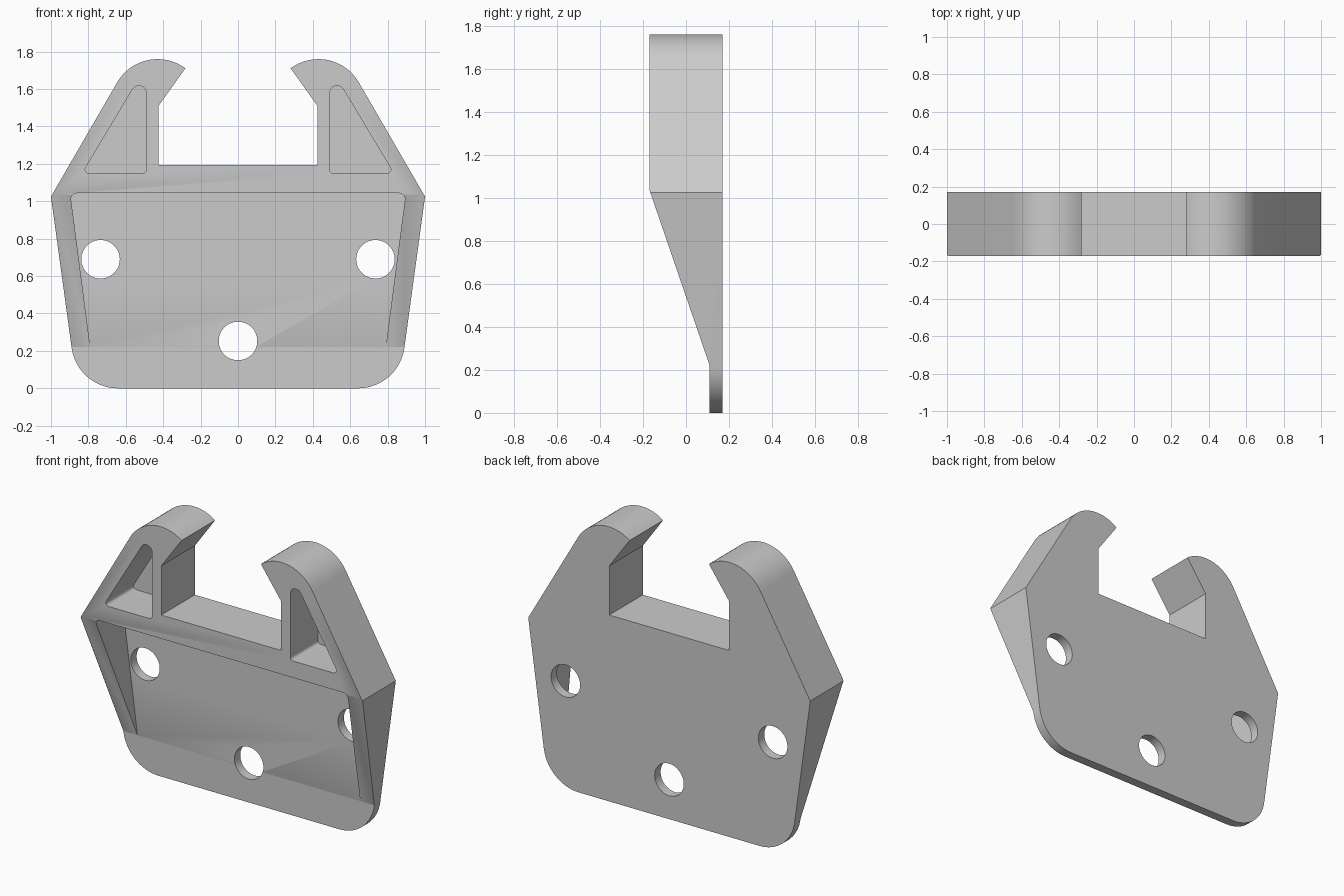
import bpy, bmesh, math
from mathutils import Vector

if "Cube" in bpy.data.objects:
    bpy.data.objects.remove(bpy.data.objects["Cube"])

BACK, FRONT, FLOOR = 0.17, -0.17, 0.11


def rounded(points, seg=12):
    """Closed polygon; each point is (x, z, fillet radius)."""
    out, n = [], len(points)
    for i, (x, z, r) in enumerate(points):
        p = Vector((x, z))
        if r == 0:
            out.append((x, z))
            continue
        a = (Vector(points[i - 1][:2]) - p).normalized()
        b = (Vector(points[(i + 1) % n][:2]) - p).normalized()
        half = a.angle(b) / 2
        c = p + (a + b).normalized() * r / math.sin(half)
        t0 = p + a * r / math.tan(half) - c
        t1 = p + b * r / math.tan(half) - c
        a0 = math.atan2(t0.y, t0.x)
        da = math.atan2(t1.y, t1.x) - a0
        da = (da + math.pi) % (2 * math.pi) - math.pi
        for k in range(seg + 1):
            t = a0 + da * k / seg
            out.append((c.x + r * math.cos(t), c.y + r * math.sin(t)))
    return out


def arc(cx, cz, r, a0, a1, n):
    return [(cx + r * math.cos(math.radians(a0 + (a1 - a0) * k / n)),
             cz + r * math.sin(math.radians(a0 + (a1 - a0) * k / n))) for k in range(n + 1)]


def mirrored(half):
    return half + [(-p[0], *p[1:]) for p in reversed(half)]


def prism(name, profile, lo, hi, to3d=lambda a, b, t: (a, t, b)):
    """Extrude a 2D profile between lo and hi (along y unless told otherwise)."""
    bm = bmesh.new()
    face = bm.faces.new([bm.verts.new(to3d(a, b, lo)) for a, b in profile])
    ext = bmesh.ops.extrude_face_region(bm, geom=[face])
    shift = Vector(to3d(0, 0, hi)) - Vector(to3d(0, 0, lo))
    bmesh.ops.translate(bm, vec=shift, verts=[v for v in ext["geom"] if isinstance(v, bmesh.types.BMVert)])
    bmesh.ops.recalc_face_normals(bm, faces=bm.faces)
    mesh = bpy.data.meshes.new(name)
    bm.to_mesh(mesh)
    bm.free()
    ob = bpy.data.objects.new(name, mesh)
    bpy.context.collection.objects.link(ob)
    return ob


# Body outline: bottom corner, side, hook with round top, central notch
hook = arc(-0.43, 1.51, 0.25, 150, 53.5, 20)
half = [(-0.86, 0, 0.25), (-1.0, 1.025, 0)] + [(x, z, 0) for x, z in hook]
half += [(-0.425, 1.51, 0), (-0.425, 1.195, 0)]
body = prism("hook_bracket", rounded(mirrored(half), 16), FRONT, BACK)

# Front recess, leaving side ribs and widening to the full plate at the bottom
recess = mirrored([(-1.1, -0.1, 0), (-1.1, 0.22, 0), (-0.79, 0.22, 0), (-0.897, 1.043, 0.03)])
cutters = [prism("recess_cutter", rounded(recess, 6), -0.4, FLOOR)]

# Sloped front of the side ribs
slope = [(-0.30, 1.416), (FLOOR, 0.22), (-0.30, 0.0)]
cutters.append(prism("slope_cutter", slope, -1.2, 1.2, lambda a, b, t: (t, a, b)))

# Triangular pockets in the hooks
for s in (-1, 1):
    tri = [(s * 0.49, 1.15, 0.02), (s * 0.49, 1.722, 0.04), (s * 0.833, 1.15, 0.02)]
    cutters.append(prism("pocket_cutter", rounded(tri, 8), -0.4, FLOOR))

# Screw holes
for x, z in ((-0.735, 0.69), (0.735, 0.69), (0, 0.253)):
    cutters.append(prism("hole_cutter", arc(x, z, 0.103, 0, 352.5, 47), -0.4, 0.4))

bpy.context.view_layer.objects.active = body
body.select_set(True)
for c in cutters:
    c.hide_render = True
    mod = body.modifiers.new("cut", "BOOLEAN")
    mod.operation, mod.solver, mod.object = "DIFFERENCE", "EXACT", c
    bpy.ops.object.modifier_apply(modifier=mod.name)
    bpy.data.objects.remove(c, do_unlink=True)

bpy.ops.object.select_all(action="DESELECT")
body.select_set(True)
bpy.ops.object.shade_smooth_by_angle(angle=math.radians(25))
